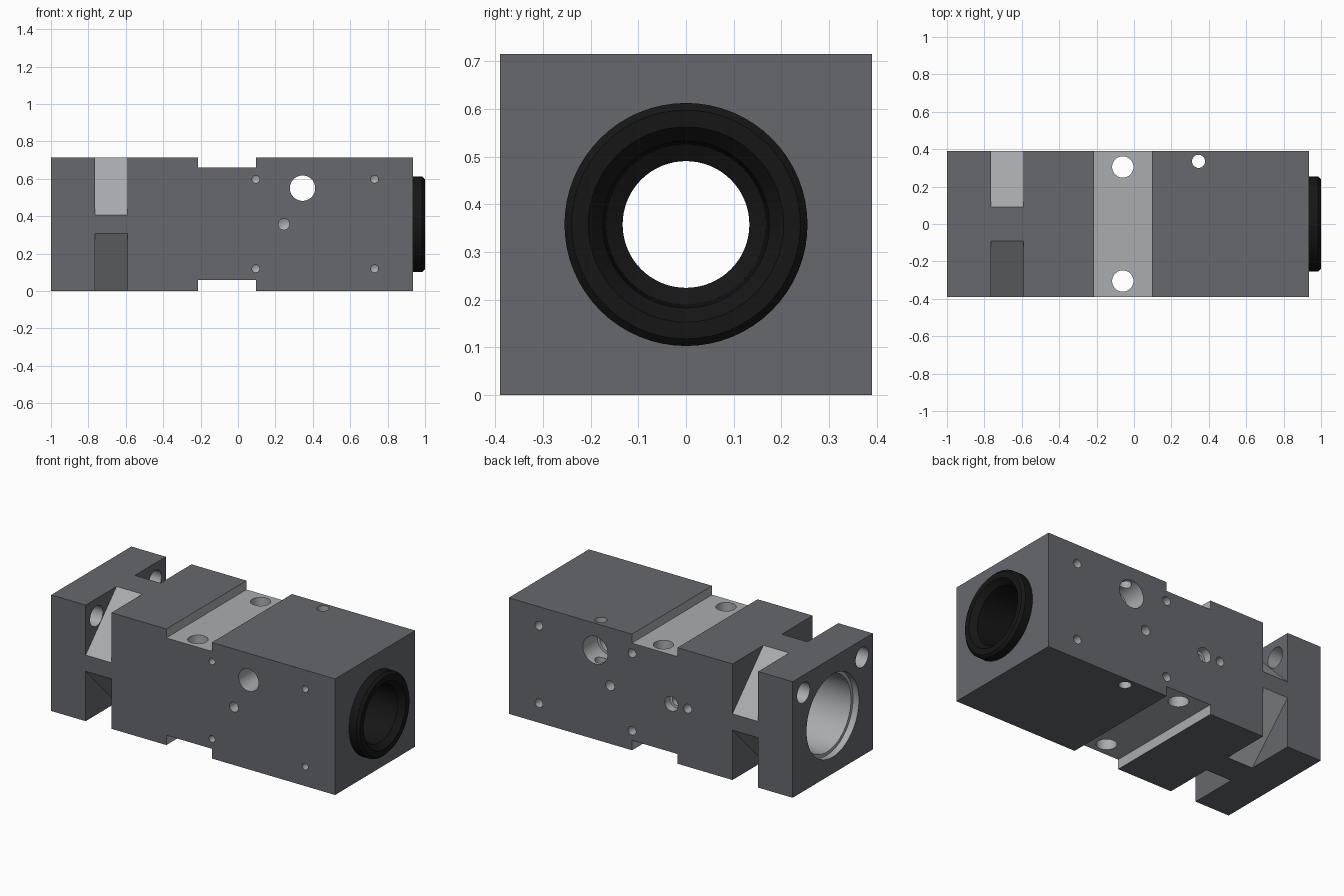
import bpy, bmesh, math
from mathutils import Vector

if "Cube" in bpy.data.objects:
    bpy.data.objects.remove(bpy.data.objects["Cube"])

CZ = 0.3575          # height of the bore axis
H = 0.715


def material(name, rgb):
    m = bpy.data.materials.new(name)
    m.diffuse_color = (*rgb, 1)
    m.use_nodes = True
    m.node_tree.nodes["Principled BSDF"].inputs["Base Color"].default_value = m.diffuse_color
    return m


dark = material("anodised_grey", (0.135, 0.14, 0.16))
light = material("bare_metal", (0.40, 0.42, 0.44))
black = material("black_plastic", (0.008, 0.008, 0.008))


def make_object(name, bm, *mats):
    bmesh.ops.recalc_face_normals(bm, faces=bm.faces)
    me = bpy.data.meshes.new(name)
    bm.to_mesh(me)
    bm.free()
    for m in mats:
        me.materials.append(m)
    ob = bpy.data.objects.new(name, me)
    bpy.context.collection.objects.link(ob)
    return ob


def box(name, x, y, z, mat):
    bm = bmesh.new()
    bmesh.ops.create_cube(bm, size=1)
    for v in bm.verts:
        v.co = [r[0] if c < 0 else r[1] for r, c in zip((x, y, z), v.co)]
    return make_object(name, bm, mat)


def lathe(name, profile, origin, axis, mat, seg=32, closed=False):
    """Spin (radius, distance) points around an axis."""
    bm = bmesh.new()
    vs = [bm.verts.new((r, 0, d)) for r, d in profile]
    pairs = list(zip(vs, vs[1:])) + ([(vs[-1], vs[0])] if closed else [])
    es = [bm.edges.new(p) for p in pairs]
    bmesh.ops.spin(bm, geom=vs + es, cent=(0, 0, 0), axis=(0, 0, 1),
                   angle=math.tau, steps=seg)
    bmesh.ops.remove_doubles(bm, verts=bm.verts, dist=1e-5)
    q = Vector((0, 0, 1)).rotation_difference(Vector(axis))
    for v in bm.verts:
        v.co = q @ v.co + Vector(origin)
    return make_object(name, bm, mat)


def cut(target, cutter):
    cutter.hide_render = True
    mod = target.modifiers.new("cut", 'BOOLEAN')
    mod.operation = 'DIFFERENCE'
    mod.solver = 'EXACT'
    mod.material_mode = 'TRANSFER'
    mod.object = cutter
    bpy.context.view_layer.objects.active = target
    bpy.ops.object.modifier_apply(modifier=mod.name)
    bpy.data.objects.remove(cutter)


def drill(origin, axis, r, depth, tip=True):
    """Drilled hole, with a conical bottom when blind."""
    end = depth + (r * 0.6 if tip else 0)
    cut(body, lathe("drill", [(0, -0.05), (r, -0.05), (r, depth), (0, end)],
                    origin, axis, light))


# main block
body = box("housing_block", (-1, 0.935), (-0.39, 0.39), (0, H), dark)

# shallow grooves across top and bottom
for z in ((0.66, 0.8), (-0.1, 0.06)):
    cut(body, box("groove", (-0.215, 0.095), (-0.5, 0.5), z, light))

# slanted corner slots behind the mounting flange
for sy in (-1, 1):
    for sz in (-1, 1):
        tri = [(0.54, -0.10), (0.54, 0.507), (-0.067, 0.507)]
        # diagonal runs from (0.39, 0.05) to (0.09, 0.357)
        tri = [(0.59, -0.155), (0.59, 0.562), (-0.11, 0.562)]
        bm = bmesh.new()
        a, b = [[bm.verts.new((x, sy * y, CZ + sz * z)) for y, z in tri]
                for x in (-0.765, -0.59)]
        bm.faces.new(a)
        bm.faces.new(b)
        for i in range(3):
            j = (i + 1) % 3
            f = bm.faces.new((a[i], a[j], b[j], b[i]))
            f.material_index = 1 if i == 2 else 0
        cut(body, make_object("corner_slot", bm, dark, light))
        # flange screw holes
        cut(body, lathe("flange_hole", [(0, -1.05), (0.062, -1.05), (0.062, -0.7),
                        (0, -0.7)], (0, sy * 0.285, CZ + sz * 0.25), (1, 0, 0), light))

# stepped main bore
cut(body, lathe("bore", [(0, -1.05), (0.255, -1.05), (0.255, -0.96), (0.235, -0.96),
                         (0.235, 0.1), (0.133, 0.1), (0.133, 0.58), (0.215, 0.58),
                         (0.215, 1.05), (0, 1.05)], (0, 0, CZ), (1, 0, 0), light, 64))

# vertical through holes
for x, y, r in ((-0.06, 0.305, 0.057), (-0.06, -0.305, 0.057), (0.345, 0.335, 0.035)):
    drill((x, y, -0.05), (0, 0, 1), r, 0.85, False)

# cross hole, wider at the back
cut(body, lathe("cross_hole", [(0, -0.05), (0.085, -0.05), (0.085, 0.14),
                               (0.068, 0.14), (0.068, 0.85), (0, 0.85)],
                (0.345, 0.39, 0.55), (0, -1, 0), light))

# blind screw holes on both sides
for sy, r in ((-1, 0.02), (1, 0.026)):
    for x in (0.095, 0.73):
        for z in (0.12, 0.598):
            drill((x, sy * 0.39, z), (0, -sy, 0), r, 0.1)
    drill((0.245, sy * 0.39, CZ), (0, -sy, 0), 0.03, 0.12)

# back ports
drill((-0.284, 0.39, CZ), (0, -1, 0), 0.027, 0.09)
cut(body, lathe("port", [(0, -0.05), (0.045, -0.05), (0.045, 0.05), (0.028, 0.05),
                         (0.028, 0.25), (0, 0.25)], (-0.173, 0.39, CZ), (0, -1, 0), light))

# black nose ring with its inner sleeve
ring = lathe("nose_ring", [(0.255, 0.935), (0.255, 0.985), (0.24, 1.0), (0.205, 1.0),
                           (0.175, 0.965), (0.168, 0.6), (0.133, 0.58),
                           (0.213, 0.581), (0.213, 0.935)],
             (0, 0, CZ), (1, 0, 0), black, 64, closed=True)

for ob in (body, ring):
    bpy.ops.object.select_all(action='DESELECT')
    ob.select_set(True)
    bpy.context.view_layer.objects.active = ob
    bpy.ops.object.shade_smooth_by_angle(angle=math.radians(30))
